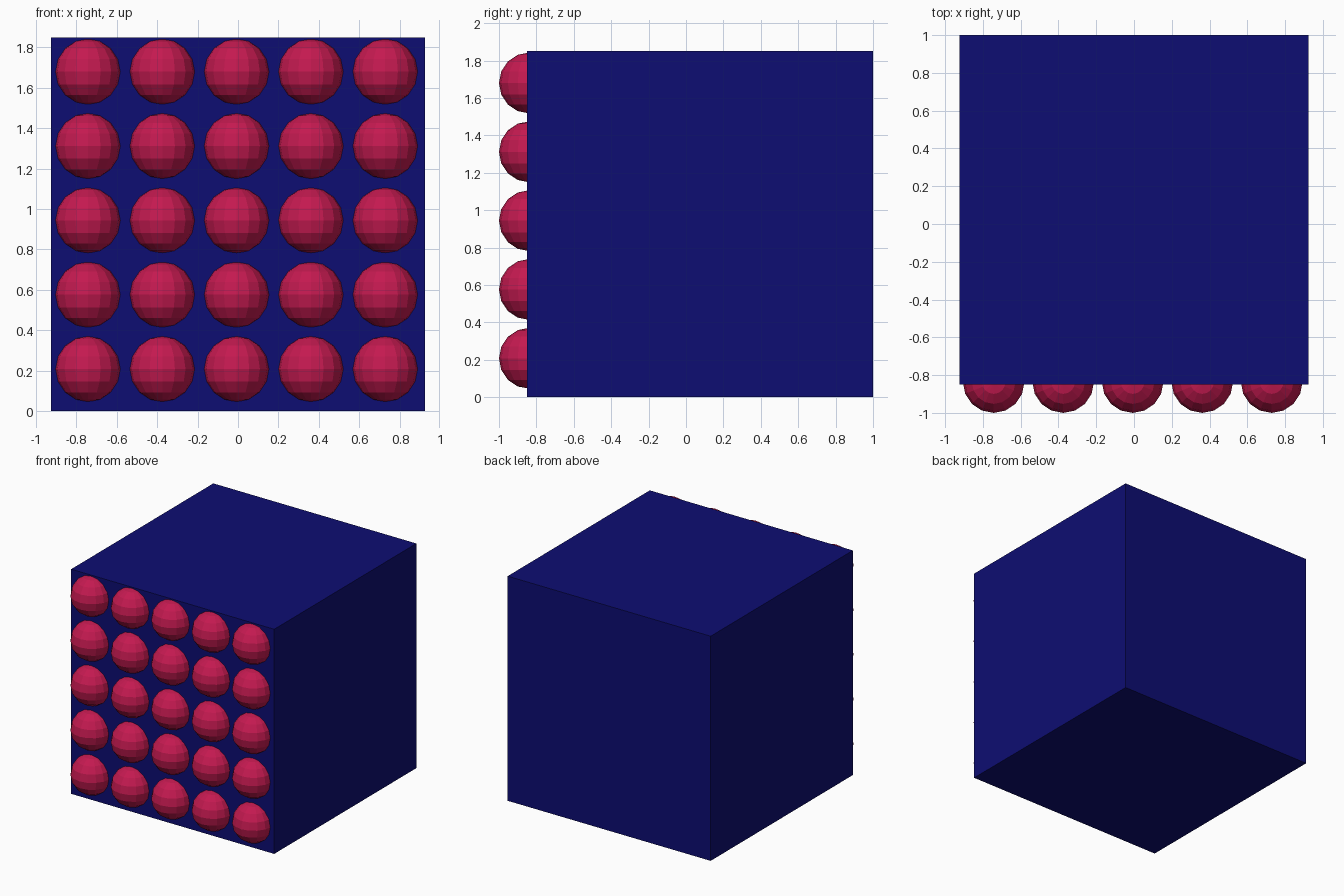
import bpy

if "Cube" in bpy.data.objects:
    bpy.data.objects.remove(bpy.data.objects["Cube"])


def material(name, colour):
    m = bpy.data.materials.new(name)
    m.diffuse_color = colour
    m.use_nodes = True
    m.node_tree.nodes["Principled BSDF"].inputs["Base Color"].default_value = m.diffuse_color
    return m


blue = material("navy", (0.004, 0.004, 0.17, 1))
red = material("crimson", (0.55, 0.01, 0.08, 1))

# Solid block
bpy.ops.mesh.primitive_cube_add(size=1.85, location=(0, 0.075, 0.925))
block = bpy.context.object
block.name = "block"
block.data.materials.append(blue)

# Five by five grid of low-poly balls set into the front face
pitch = 0.368
for row in range(5):
    for col in range(5):
        bpy.ops.mesh.primitive_uv_sphere_add(
            segments=16, ring_count=8, radius=0.163,
            location=(-0.743 + col * pitch, -0.837, 0.208 + row * pitch))
        ball = bpy.context.object
        ball.name = f"ball_{row + 1}_{col + 1}"
        ball.data.materials.append(red)
